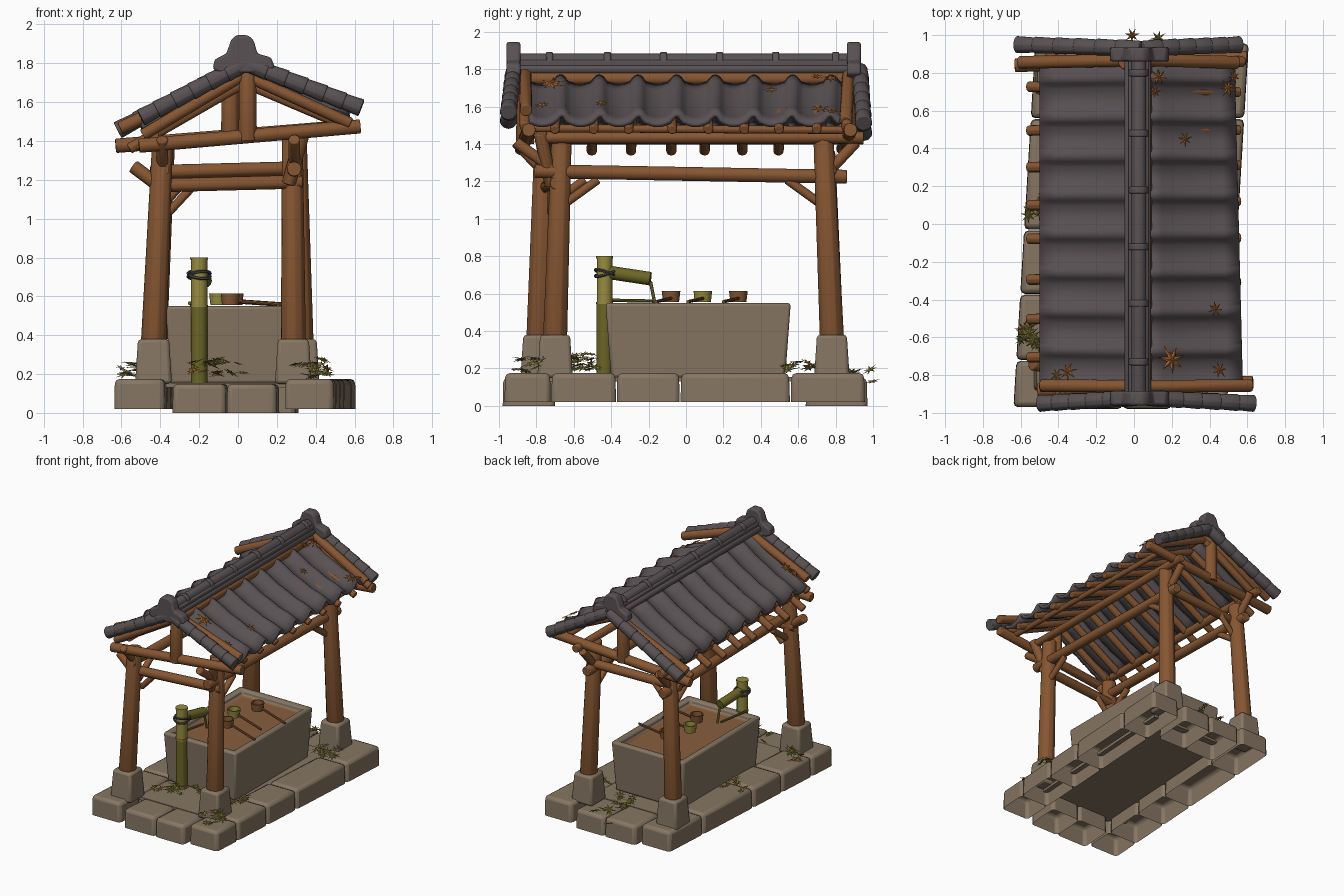
import bpy, bmesh, math, random
from mathutils import Vector, Matrix

random.seed(4)
cube = bpy.data.objects.get("Cube")
if cube:
    bpy.data.objects.remove(cube)


def colour(name, rgb):
    m = bpy.data.materials.new(name)
    m.use_nodes = True
    m.diffuse_color = (*rgb, 1)
    m.node_tree.nodes["Principled BSDF"].inputs["Base Color"].default_value = (*rgb, 1)
    return m


STONE = colour("warm_stone", (.24, .18, .125))
WOOD = colour("brown_wood", (.24, .093, .032))
TILE = colour("slate_tile", (.1, .083, .087))
BAMBOO = colour("yellow_bamboo", (.31, .26, .05))
OLIVE = colour("dark_bamboo", (.15, .13, .02))
AUTUMN = colour("autumn_leaf", (.36, .13, .03))
GREEN = colour("olive_leaf", (.26, .22, .045))
ROPE = colour("dark_rope", (.075, .07, .08))
BED = colour("basin_bed", (.25, .11, .05))


def finish(bm, name, *mats, bevel=0, smooth=True):
    if smooth:
        bmesh.ops.recalc_face_normals(bm, faces=bm.faces)
    me = bpy.data.meshes.new(name)
    bm.to_mesh(me)
    bm.free()
    for m in mats:
        me.materials.append(m)
    ob = bpy.data.objects.new(name, me)
    bpy.context.collection.objects.link(ob)
    if bevel:
        mod = ob.modifiers.new("soft_edges", "BEVEL")
        mod.width, mod.segments, mod.limit_method = bevel, 2, "ANGLE"
    if smooth:
        bpy.ops.object.select_all(action="DESELECT")
        ob.select_set(True)
        bpy.context.view_layer.objects.active = ob
        bpy.ops.object.shade_smooth_by_angle(angle=math.radians(40))
    return ob


def log(name, p, q, r, mat, r2=None, sides=12, bevel=0.006):
    """Tapered round bar from p to q."""
    p, q = Vector(p), Vector(q)
    bm = bmesh.new()
    turn = (q - p).to_track_quat("Z", "Y").to_matrix().to_4x4()
    bmesh.ops.create_cone(bm, cap_ends=True, segments=sides, radius1=r, radius2=r2 or r,
                          depth=(q - p).length, matrix=Matrix.Translation((p + q) / 2) @ turn)
    return finish(bm, name, mat, bevel=bevel)


def block(name, lo, hi, mat, taper=1, skew=0, bevel=.02, open_base=False):
    """Box between two corners, top scaled by taper, sheared in plan by skew."""
    lo, hi = Vector(lo), Vector(hi)
    mid, size = (lo + hi) / 2, hi - lo
    bm = bmesh.new()
    bmesh.ops.create_cube(bm, size=1)
    for v in bm.verts:
        k = taper if v.co.z > 0 else 1
        v.co = Vector((v.co.x * size.x * k, v.co.y * size.y * k, v.co.z * size.z)) + mid
        v.co.x += skew * v.co.y
    if open_base:
        bmesh.ops.delete(bm, geom=[f for f in bm.faces if f.calc_center_median().z < lo.z + .001],
                         context="FACES")
    return finish(bm, name, mat, bevel=bevel)


# Ring of foundation stones and the floor inside it
rows = [-.97, -.72, -.37, -.03, .56, .96]
cols = [-.58, -.28, 0, .26, .55]
for i, (a, b) in enumerate(zip(rows, rows[1:])):
    for side, x0, x1 in (("left", .3, .55), ("right", -.58, -.32)):
        block(f"{side}_edge_stone", (x0, a, .02), (x1, b - .004, .175), STONE, .98, .06, .025, True)
for y0, y1, name in ((-.98, -.7, "front"), (.64, .97, "back")):
    for a, b in list(zip(cols, cols[1:]))[1:3]:
        block(f"{name}_edge_stone", (a, y0, 0), (b - .004, y1, .15), STONE, .98, .06, .025, True)
block("floor_slab", (-.36, -.75, .13), (.34, .7, .155), STONE, skew=.06, bevel=0)

# Posts on stone footings
posts = {"front_right": ((-.435, -.79), (-.39, -.76), 1.36), "front_left": ((.285, -.7), (.28, -.665), 1.43),
         "back_left": ((.325, .78), (.3, .735), 1.43), "back_right": ((-.43, .78), (-.38, .745), 1.36)}
for name, ((x, y), (tx, ty), h) in posts.items():
    block(name + "_footing", (x - .095, y - .095, .15), (x + .095, y + .095, .38), STONE, .84, 0, .018)
    log(name + "_post", (x, y, .36), (tx, ty, h), .066, WOOD, .055, 10)

# Beams joining the posts
for s, x, zp in (("left", .29, 1.435), ("right", -.39, 1.43)):
    log(s + "_side_beam", (x, -.81, 1.255), (x, .86, 1.225), .038, WOOD)
    log(s + "_wall_plate", (x * 1.12, -.78, zp), (x * 1.12, .95, zp), .032, WOOD)
    for e in (-1, 1):
        yp = .74 * e if e > 0 or x < 0 else -.67
        log(s + "_knee_brace", (x, yp - .02 * e, 1.08), (x, yp - .2 * e, 1.21), .024, WOOD)
        log(s + "_outer_brace", (x, yp + .02 * e, 1.25), (x, .91 * e, 1.41), .03, WOOD)
for name, y, z in (("front", -.72, 1.18), ("back", .74, 1.25)):
    log(name + "_cross_beam", (-.45, y - .03, z - .01), (.33, y + .03, z + .01), .036, WOOD)
    log(name + "_cross_brace", (-.36, y, z - .15), (-.22, y, z), .022, WOOD)
log("front_left_eave_brace", (.26, -.72, 1.18), (.34, -.78, 1.46), .036, WOOD)
log("front_right_eave_brace", (-.54, -.74, 1.27), (-.42, -.76, 1.18), .035, WOOD)

# Gable frames
for name, y, x0, x1, kx in (("front", -.86, -.51, .63, .05), ("back", .86, -.63, .6, -.04)):
    log(name + "_tie_beam", (x0, y - .02, 1.375), (x1, y + .02, 1.475), .037, WOOD)
    log(name + "_king_post", (kx, y, 1.4), (kx, y, 1.76), .05, WOOD, .045, 10)
    log(name + "_left_strut", (.03, y, 1.74), (.58, y, 1.49), .03, WOOD)
    log(name + "_right_strut", (.03, y, 1.74), (-.49, y, 1.43), .03, WOOD)
log("ridge_beam", (.06, -.86, 1.75), (.06, .86, 1.75), .036, WOOD)

# Rafters and mid purlins
for i in range(8):
    y = -.69 + i * .2
    log("left_rafter", (.03, y, 1.70), (.56, y + random.uniform(-.02, .02), 1.475), .027, WOOD, sides=8)
    log("right_rafter", (.03, y, 1.70), (-.56, y + random.uniform(-.02, .02), 1.36), .029, WOOD, sides=8)
log("left_purlin", (.48, -.84, 1.485), (.46, .84, 1.475), .022, WOOD)
log("right_purlin", (-.45, -.84, 1.45), (-.45, .84, 1.45), .022, WOOD)


# Roof fields: sagging pans with raised rolls
def tiled_slope(name, top, eave, flare, courses=6, per=14):
    bm = bmesh.new()
    n = int(1.68 / .207 * per)
    grid = []
    for c in range(courses + 1):
        t = c / courses
        line = []
        for j in range(n + 1):
            y = -.84 + 1.68 * j / n
            d = abs((y + .05 + .1035) % .207 - .1035)
            roll = .03 * math.sqrt(1 - (d / .036) ** 2) if d < .036 else -.022 * math.sin((d - .036) / .0675 * 1.57)
            x = top[0] + (eave[0] - top[0]) * t - flare * y * t
            z = top[1] + (eave[1] - top[1]) * t - .02 * math.sin(math.pi * t)
            line.append(bm.verts.new((x, y * (1 - .01 * t), z + roll + .006 * (c % 2))))
        grid.append(line)
    for a, b in zip(grid, grid[1:]):
        for j in range(n):
            bm.faces.new((a[j], a[j + 1], b[j + 1], b[j]))
    ob = finish(bm, name, TILE)
    if ob.data.polygons[0].normal.z < 0:
        ob.data.flip_normals()
    mod = ob.modifiers.new("thickness", "SOLIDIFY")
    mod.thickness = .025


tiled_slope("left_roof_tiles", (.07, 1.75), (.555, 1.535), .025)
tiled_slope("right_roof_tiles", (.02, 1.78), (-.5, 1.485), 0)

# Gable edges: a timber verge and a run of overlapping edge tiles
edges = {"front_left": (.635, -.92, -.95, 1.57), "front_right": (-.5, -.92, -.95, 1.52),
         "back_left": (.56, .93, .95, 1.51), "back_right": (-.62, .93, .95, 1.455)}
for name, (x, y0, y1, z) in edges.items():
    e = 1 if y0 > 0 else -1
    log(name + "_verge", (.06, y0 - .06 * e, 1.775), (x * .98, y1 - .095 * e, z + .01), .034, WOOD)
    a, b = Vector((.04, y0, 1.8)), Vector((x, y1, z))
    for k in range(6):
        p, q = a.lerp(b, k / 6), a.lerp(b, min(1, (k + 1.12) / 6))
        log(name + "_edge_tile", p, q, .041, TILE, .047, 10)

# Ridge: stacked courses, round cap, collars and end ornaments
block("ridge_base", (-.05, -.92, 1.775), (.09, .92, 1.825), TILE, 1, 0, .02)
block("ridge_wall", (-.03, -.92, 1.79), (.08, .92, 1.85), TILE, 1, 0, .01)
log("ridge_cap", (.025, -.93, 1.845), (.025, .93, 1.845), .04, TILE)
for y in (-.73, -.42, -.12, .18, .48, .8):
    log("ridge_collar", (.025, y - .018, 1.84), (.025, y + .018, 1.84), .053, TILE)
outline = [(-.13, 1.77), (-.12, 1.82), (-.06, 1.85), (-.035, 1.92), (-.01, 1.945), (.05, 1.945),
           (.08, 1.92), (.1, 1.85), (.17, 1.83), (.19, 1.78), (.15, 1.75), (-.09, 1.75)]
for name, y in (("front", -.96), ("back", .86)):
    bm = bmesh.new()
    face = bm.faces.new([bm.verts.new((x, y, z)) for x, z in outline])
    ext = bmesh.ops.extrude_face_region(bm, geom=[face])["geom"]
    bmesh.ops.translate(bm, vec=(0, .075, 0), verts=[v for v in ext if isinstance(v, bmesh.types.BMVert)])
    finish(bm, name + "_ridge_ornament", TILE, bevel=.012)

# Stone basin, hollowed from the top
bm = bmesh.new()
bmesh.ops.create_cube(bm, size=1)
for v in bm.verts:
    k = 1 if v.co.z > 0 else .94
    v.co = Vector((v.co.x * .65 * k - .045, v.co.y * .99 * k + .065, .35 + v.co.z * .4))
bm.faces.ensure_lookup_table()
top = max(bm.faces, key=lambda f: f.calc_center_median().z)
bmesh.ops.inset_region(bm, faces=[top], thickness=.07)
bmesh.ops.inset_region(bm, faces=[top], thickness=.008, depth=-.045)
top.material_index = 1
finish(bm, "water_basin", STONE, BED, bevel=.016)

# Cups and ladle handles resting on the rim
for y, x, mat in ((-.08, -.04, WOOD), (.09, -.1, BAMBOO), (.28, -.02, WOOD)):
    bm = bmesh.new()
    bmesh.ops.create_cone(bm, cap_ends=True, segments=14, radius1=.043, radius2=.05, depth=.06,
                          matrix=Matrix.Translation((x, y, .585)))
    lid = max(bm.faces, key=lambda f: f.calc_center_median().z)
    bmesh.ops.inset_region(bm, faces=[lid], thickness=.01)
    bmesh.ops.inset_region(bm, faces=[lid], thickness=.004, depth=-.04)
    finish(bm, "ladle_cup", mat)
    log("ladle_handle", (x + .04, y, .575), (x + .3, y - .08, .557), .009, WOOD, sides=8, bevel=0)
log("rest_rod", (-.25, -.41, .565), (-.2, -.16, .56), .009, OLIVE, sides=8, bevel=0)

# Bamboo water pipe, spout, stream and binding
log("pipe_lower", (-.2, -.435, .15), (-.2, -.435, .55), .043, OLIVE, bevel=0)
log("pipe_upper", (-.2, -.435, .55), (-.2, -.435, .8), .042, BAMBOO, bevel=0)
for z in (.55, .795):
    log("pipe_joint", (-.2, -.435, z - .006), (-.2, -.435, z + .006), .046, BAMBOO, bevel=0)
log("spout", (-.2, -.42, .715), (-.17, -.19, .68), .036, OLIVE, bevel=0)
log("water_stream", (-.17, -.19, .665), (-.165, -.165, .54), .009, GREEN, sides=8, bevel=0)
for tilt in (-.3, .3):
    bpy.ops.mesh.primitive_torus_add(major_radius=.058, minor_radius=.008, major_segments=20,
                                     minor_segments=6, location=(-.2, -.43, .71), rotation=(tilt, tilt / 2, 0))
    ring = bpy.context.object
    ring.name = "rope_binding"
    ring.data.materials.append(ROPE)


# Pointed leaves, single on the roof and clustered around the base
def leaf(bm, pos, size, tilt, mat=0):
    spin = random.uniform(0, 6.28)
    ring = []
    for k in range(14):
        r = size * (random.uniform(.8, 1.1) if k % 2 == 0 else .34)
        a = spin + k * math.pi / 7
        ring.append(bm.verts.new(Vector(pos) + tilt @ Vector((r * math.cos(a), r * math.sin(a), 0))))
    mid = bm.verts.new(Vector(pos) + tilt @ Vector((0, 0, size * .12)))
    for k in range(14):
        bm.faces.new((mid, ring[k], ring[(k + 1) % 14])).material_index = mat


bm = bmesh.new()
for x, y, s in ((.13, .78, .05), (.11, .7, .04), (.5, .72, .055), (.53, .78, .04), (.27, .45, .045),
                (.43, -.45, .045), (.2, -.72, .085), (-.35, -.78, .055), (-.41, -.8, .04), (.45, -.77, .05)):
    slope = .443 if x > 0 else -.567
    z = 1.78 - abs(slope) * abs(x) + .03
    leaf(bm, (x, y, z), s, Matrix.Rotation(math.atan(slope), 3, "Y"))
finish(bm, "fallen_roof_leaves", AUTUMN, smooth=False)

for x, y, z, count in ((-.16, -.66, .23, 14), (.37, -.83, .21, 10), (.38, .6, .22, 12), (.02, .75, .21, 14),
                       (.05, .94, .16, 7), (-.5, .1, .21, 9), (-.52, -.6, .22, 14), (.4, -.56, .24, 8),
                       (-.05, -.56, .22, 7)):
    bm = bmesh.new()
    for k in range(count):
        off = Vector((random.uniform(-.08, .08), random.uniform(-.08, .08), random.uniform(-.03, .05)))
        tilt = Matrix.Rotation(random.uniform(-.5, .5), 3, "X") @ Matrix.Rotation(random.uniform(-.5, .5), 3, "Y")
        leaf(bm, Vector((x, y, z)) + off, random.uniform(.035, .055), tilt, int(k == 1))
    finish(bm, "ground_plant", GREEN, AUTUMN, smooth=False)
